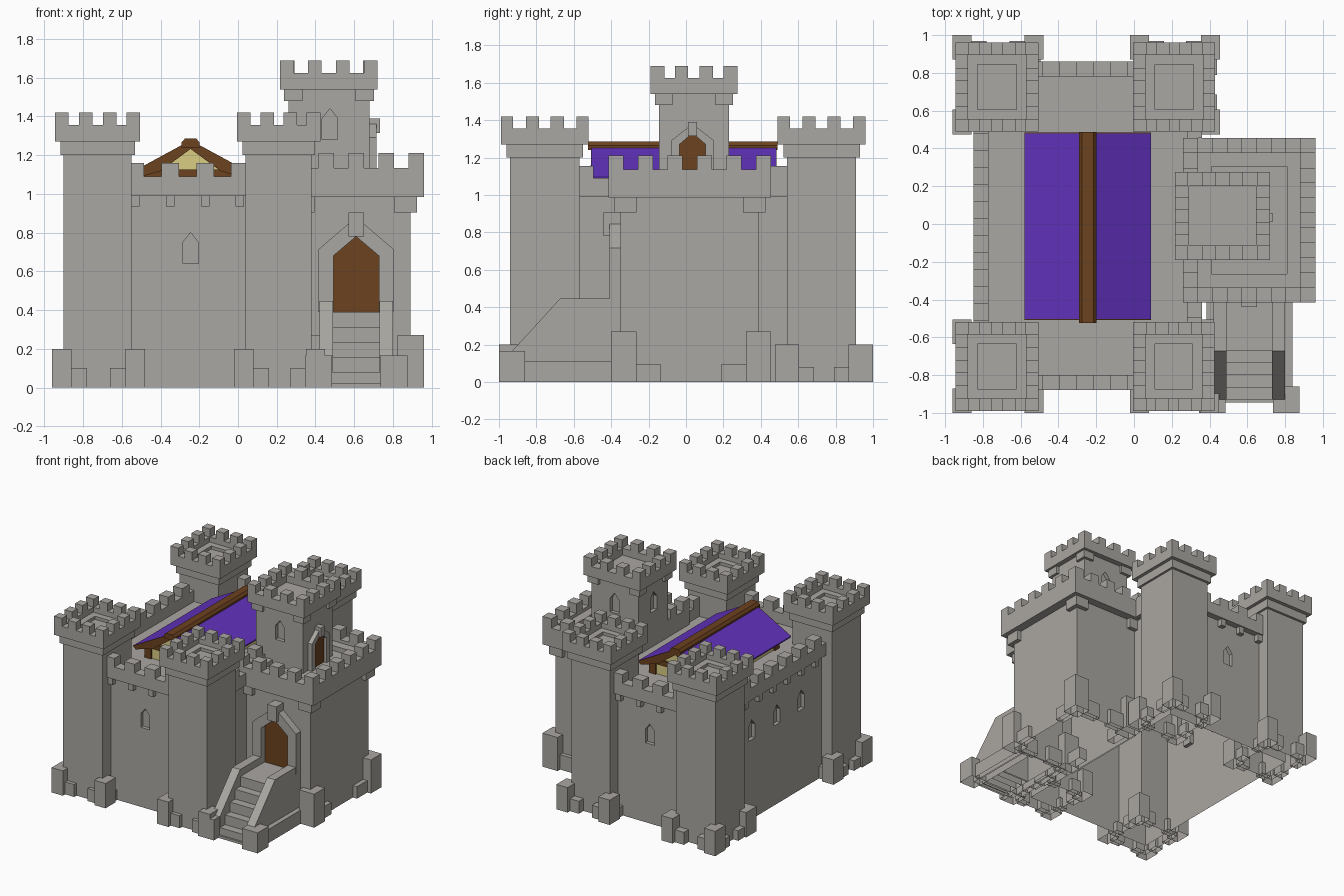
import bpy, bmesh
from mathutils import Vector

if "Cube" in bpy.data.objects:
    bpy.data.objects.remove(bpy.data.objects["Cube"])


def material(name, col):
    m = bpy.data.materials.new(name)
    m.diffuse_color = (*col, 1)
    m.use_nodes = True
    m.node_tree.nodes["Principled BSDF"].inputs["Base Color"].default_value = m.diffuse_color
    return m


STONE = material("grey stone", (0.40, 0.385, 0.36))
WOOD = material("brown wood", (0.15, 0.054, 0.013))
PURPLE = material("purple roof", (0.125, 0.032, 0.52))
PLASTER = material("cream plaster", (0.70, 0.61, 0.23))
CUTTERS = []


def finish(name, bm, mat):
    bmesh.ops.recalc_face_normals(bm, faces=bm.faces)
    me = bpy.data.meshes.new(name)
    bm.to_mesh(me)
    bm.free()
    me.materials.append(mat)
    ob = bpy.data.objects.new(name, me)
    bpy.context.collection.objects.link(ob)
    return ob


def boxes(name, items, mat=STONE):
    """One object from boxes given as (x0, x1, y0, y1, z0, z1)."""
    bm = bmesh.new()
    for x0, x1, y0, y1, z0, z1 in items:
        r = bmesh.ops.create_cube(bm, size=1)
        for v in r["verts"]:
            v.co = Vector(((x0 + x1) / 2 + v.co.x * (x1 - x0),
                           (y0 + y1) / 2 + v.co.y * (y1 - y0),
                           (z0 + z1) / 2 + v.co.z * (z1 - z0)))
    return finish(name, bm, mat)


def prism(name, pts, axis, a, b, mat=STONE):
    """Extrude a (horizontal, z) profile along x or y from a to b."""
    bm = bmesh.new()
    vs = [bm.verts.new((a, h, z) if axis == "x" else (h, a, z)) for h, z in pts]
    f = bm.faces.new(vs)
    r = bmesh.ops.extrude_face_region(bm, geom=[f], use_keep_orig=True)
    off = Vector((b - a, 0, 0)) if axis == "x" else Vector((0, b - a, 0))
    bmesh.ops.translate(bm, vec=off, verts=[v for v in r["geom"] if isinstance(v, bmesh.types.BMVert)])
    return finish(name, bm, mat)


def arch(c, w, z0, zs, za):
    return [(c - w, z0), (c - w, zs), (c, za), (c + w, zs), (c + w, z0)]


def ring(x0, x1, y0, y1, z0, z1, t):
    return [(x0, x1, y0, y0 + t, z0, z1), (x0, x1, y1 - t, y1, z0, z1),
            (x0, x0 + t, y0 + t, y1 - t, z0, z1), (x1 - t, x1, y0 + t, y1 - t, z0, z1)]


def parapet(name, x0, x1, y0, y1, z0, z1, z2, floor, nx, ny, t, m, step=None):
    """Overhanging parapet with floor, optional inner step (inset, z) and evenly spaced merlons."""
    items = ring(x0, x1, y0, y1, z0, z1, t) + [(x0 + t, x1 - t, y0 + t, y1 - t, z0, floor)]
    if step:
        items += ring(x0 + t, x1 - t, y0 + t, y1 - t, floor, step[1], step[0])
    for i in range(nx):
        x = x0 + i * (x1 - x0 - m) / (nx - 1)
        items += [(x, x + m, y0, y0 + t, z1, z2), (x, x + m, y1 - t, y1, z1, z2)]
    for i in range(1, ny - 1):
        y = y0 + i * (y1 - y0 - m) / (ny - 1)
        items += [(x0, x0 + t, y, y + m, z1, z2), (x1 - t, x1, y, y + m, z1, z2)]
    boxes(name, items)


def corbels(name, x0, x1, y0, y1, z0, z1, out, size):
    """Blocks under the four corners of a parapet."""
    items = []
    for x, sx in ((x0, -1), (x1, 1)):
        for y, sy in ((y0, -1), (y1, 1)):
            xs = sorted((x + sx * out, x - sx * (size - out)))
            ys = sorted((y + sy * out, y - sy * (size - out)))
            items.append((*xs, *ys, z0, z1))
    boxes(name, items)


def feet(name, x0, x1, y0, y1, sx, sy, h, low, ln):
    """Corner footing stones with a lower stone on each side."""
    items = []
    for x, dx in ((x0, -1), (x1, 1)):
        for y, dy in ((y0, -1), (y1, 1)):
            items.append((x - sx / 2, x + sx / 2, y - sy / 2, y + sy / 2, 0, h))
            a, b = x - dx * sx / 2, y - dy * sy / 2
            items.append((*sorted((a, a - dx * ln)), y - 0.035, y + 0.035, 0, low))
            items.append((x - 0.035, x + 0.035, *sorted((b, b - dy * ln)), 0, low * 0.8))
    boxes(name, items)


def cut(target, axis, c, z0, a, b):
    """Pointed window niche."""
    cutter = prism("window_cutter", arch(c, 0.04, z0, z0 + 0.11, z0 + 0.16), axis, a, b)
    cutter.hide_render = True
    CUTTERS.append(cutter)
    mod = target.modifiers.new("window", "BOOLEAN")
    mod.operation = "DIFFERENCE"
    mod.solver = "EXACT"
    mod.object = cutter


def door(name, axis, c, wi, wo, z0, zi, zo, face, out, key):
    """Door leaf, pointed frame and keystone; zi, zo = (shoulder, apex)."""
    s = 1 if out > face else -1
    prism(name + "_leaf", arch(c, wi, z0, *zi), axis, face - s * 0.01, face + s * 0.012, WOOD)
    prism(name + "_frame", arch(c, wo, z0, *zo) + arch(c, wi, z0, *zi)[::-1], axis, face - s * 0.01, out)
    kw, k0, k1 = key
    prism(name + "_keystone", [(c - kw, k0), (c + kw, k0), (c + kw, k1), (c - kw, k1)],
          axis, face - s * 0.01, out + s * 0.03 * (wo / 0.19))


# corner towers
for name, x0, x1, y0, y1, fy0, fy1 in (
        ("front_left", -0.90, -0.55, -0.94, -0.57, -0.935, -0.57),
        ("front_right", 0.04, 0.38, -0.94, -0.57, -0.935, -0.57),
        ("back_left", -0.90, -0.55, 0.54, 0.91, 0.54, 0.935),
        ("back_right", 0.04, 0.385, 0.54, 0.91, 0.54, 0.935)):
    boxes(name + "_tower", [(x0, x1, y0, y1, 0, 1.27),
                            (x0 - 0.018, x1 + 0.018, y0 - 0.02, y1 + 0.02, 1.20, 1.27)])
    parapet(name + "_tower_parapet", x0 - 0.045, x1 + 0.045, y0 - 0.05, y1 + 0.05,
            1.27, 1.355, 1.42, 1.29, 4, 4, 0.066, 0.07, (0.05, 1.315))
    feet(name + "_tower_feet", x0 - 0.01, x1 + 0.02, fy0, fy1, 0.10, 0.13, 0.20, 0.10, 0.08)

# main hall block with window niches
keep = boxes("main_walls", [(-0.81, 0.32, -0.83, 0.81, 0, 1.0)])
cut(keep, "y", -0.245, 0.64, -0.9, -0.80)
cut(keep, "y", -0.245, 0.64, 0.78, 0.9)
for y in (-0.31, 0.0, 0.32):
    cut(keep, "x", y, 0.64, -0.9, -0.78)

# wall parapet, merlons and corbels
par = ring(-0.85, 0.36, -0.88, 0.86, 0.99, 1.09, 0.08)
for i in range(4):
    x = -0.53 + 0.18 * i
    par += [(x - 0.045, x + 0.045, a, b, 1.09, 1.16) for a, b in ((-0.88, -0.80), (0.78, 0.86))]
    par += [(x - 0.022, x + 0.022, a, b, 0.935, 0.99) for a, b in ((-0.87, -0.82), (0.80, 0.85))]
for i in range(6):
    y = -0.465 + 0.18 * i
    par += [(-0.85, -0.77, y - 0.045, y + 0.045, 1.09, 1.16),
            (-0.845, -0.80, y - 0.022, y + 0.022, 0.935, 0.99)]
for y in (-0.54, 0.5):
    par.append((0.28, 0.36, y - 0.045, y + 0.045, 1.09, 1.155))
boxes("wall_parapet", par)

# timber hall and roof
cx = -0.245
prism("hall_plaster", arch(cx, 0.255, 0.99, 1.095, 1.24), "y", -0.44, 0.42, PLASTER)
frame = []
for y0, y1 in ((-0.455, -0.40), (0.38, 0.435)):
    for s in (-1, 1):
        frame.append((cx + s * 0.24 - 0.028, cx + s * 0.24 + 0.028, y0, y1, 0.99, 1.11))
    frame.append((cx - 0.25, cx + 0.25, y0, y1, 1.085, 1.125))
boxes("hall_timber_frame", frame, WOOD)
under = [(cx + 0.31, 1.073), (cx + 0.155, 1.118), (cx, 1.232), (cx - 0.155, 1.118), (cx - 0.31, 1.073)]
prism("roof_rafters", [(cx - 0.335, 1.085), (cx, 1.267), (cx + 0.335, 1.085)] + under,
      "y", -0.504, 0.480, WOOD)
for side, a, b in (("front", -0.509, -0.504), ("back", 0.480, 0.485)):
    prism(side + "_gable_board", [(cx - 0.335, 1.095), (cx, 1.277), (cx + 0.335, 1.095)] + under,
          "y", a, b, WOOD)
for side, s in (("left", -1), ("right", 1)):
    prism(side + "_roof_slope", [(cx, 1.267), (cx + s * 0.335, 1.085), (cx + s * 0.335, 1.095), (cx, 1.277)],
          "y", -0.504, 0.480, PURPLE)
prism("ridge_beam", [(cx - 0.047, 1.24), (cx - 0.047, 1.265), (cx - 0.03, 1.285), (cx + 0.03, 1.285),
                     (cx + 0.047, 1.265), (cx + 0.047, 1.24)], "y", -0.525, 0.488, WOOD)

# gatehouse
boxes("gatehouse", [(0.31, 0.89, -0.35, 0.39, 0, 1.0)])
corbels("gatehouse_corbels", 0.31, 0.89, -0.35, 0.39, 0.905, 0.985, 0.035, 0.12)
parapet("gatehouse_parapet", 0.26, 0.96, -0.415, 0.455, 0.985, 1.135, 1.21, 1.07, 5, 6, 0.08, 0.08,
        (0.07, 1.11))
feet("gatehouse_feet", 0.39, 0.892, -0.333, 0.388, 0.135, 0.135, 0.27, 0.12, 0.13)
door("gate", "y", 0.61, 0.118, 0.193, 0.39, (0.68, 0.78), (0.715, 0.88), -0.35, -0.41, (0.04, 0.78, 0.905))

# upper tower on the gatehouse
upper = boxes("upper_tower", [(0.26, 0.68, -0.145, 0.23, 0.95, 1.56)])
cut(upper, "y", 0.475, 1.28, -0.2, -0.115)
cut(upper, "y", 0.475, 1.28, 0.20, 0.3)
cut(upper, "x", 0.04, 1.28, 0.2, 0.29)
corbels("upper_tower_corbels", 0.26, 0.68, -0.145, 0.23, 1.48, 1.54, 0.022, 0.095)
parapet("upper_tower_parapet", 0.217, 0.72, -0.19, 0.275, 1.54, 1.625, 1.69, 1.57, 4, 4, 0.075, 0.07)
door("upper_door", "x", 0.035, 0.07, 0.115, 1.06, (1.27, 1.33), (1.29, 1.38), 0.68, 0.715, (0.024, 1.315, 1.39))

# stairs, balustrades and their footings
boxes("stairs", [(0.49, 0.73, -0.67, -0.34, 0, 0.39)] +
      [(0.49, 0.73, -0.67 - 0.065 * i, -0.66, 0, 0.39 - 0.078 * i) for i in range(1, 5)])
for side, a, b in (("left", 0.42, 0.49), ("right", 0.73, 0.80)):
    prism(side + "_balustrade", [(-0.34, 0), (-0.34, 0.447), (-0.672, 0.447), (-0.93, 0.165), (-0.93, 0)],
          "x", a, b)
boxes("stair_footings", [(0.345, 0.485, -1.0, -0.86, 0, 0.165), (0.735, 0.875, -1.0, -0.86, 0, 0.165),
                         (0.79, 0.838, -0.87, -0.34, 0, 0.11), (0.385, 0.43, -0.87, -0.34, 0, 0.11),
                         (0.48, 0.74, -0.945, -0.90, 0, 0.02)])

# apply the window cuts and leave the underside open
deps = bpy.context.evaluated_depsgraph_get()
for ob in (keep, upper):
    ob.data = bpy.data.meshes.new_from_object(ob.evaluated_get(deps))
    ob.modifiers.clear()
for c in CUTTERS:
    bpy.data.objects.remove(c)
for ob in bpy.context.collection.objects:
    bm = bmesh.new()
    bm.from_mesh(ob.data)
    low = [f for f in bm.faces if all(v.co.z < 1e-4 for v in f.verts)]
    bmesh.ops.delete(bm, geom=low, context="FACES")
    bm.to_mesh(ob.data)
    bm.free()
